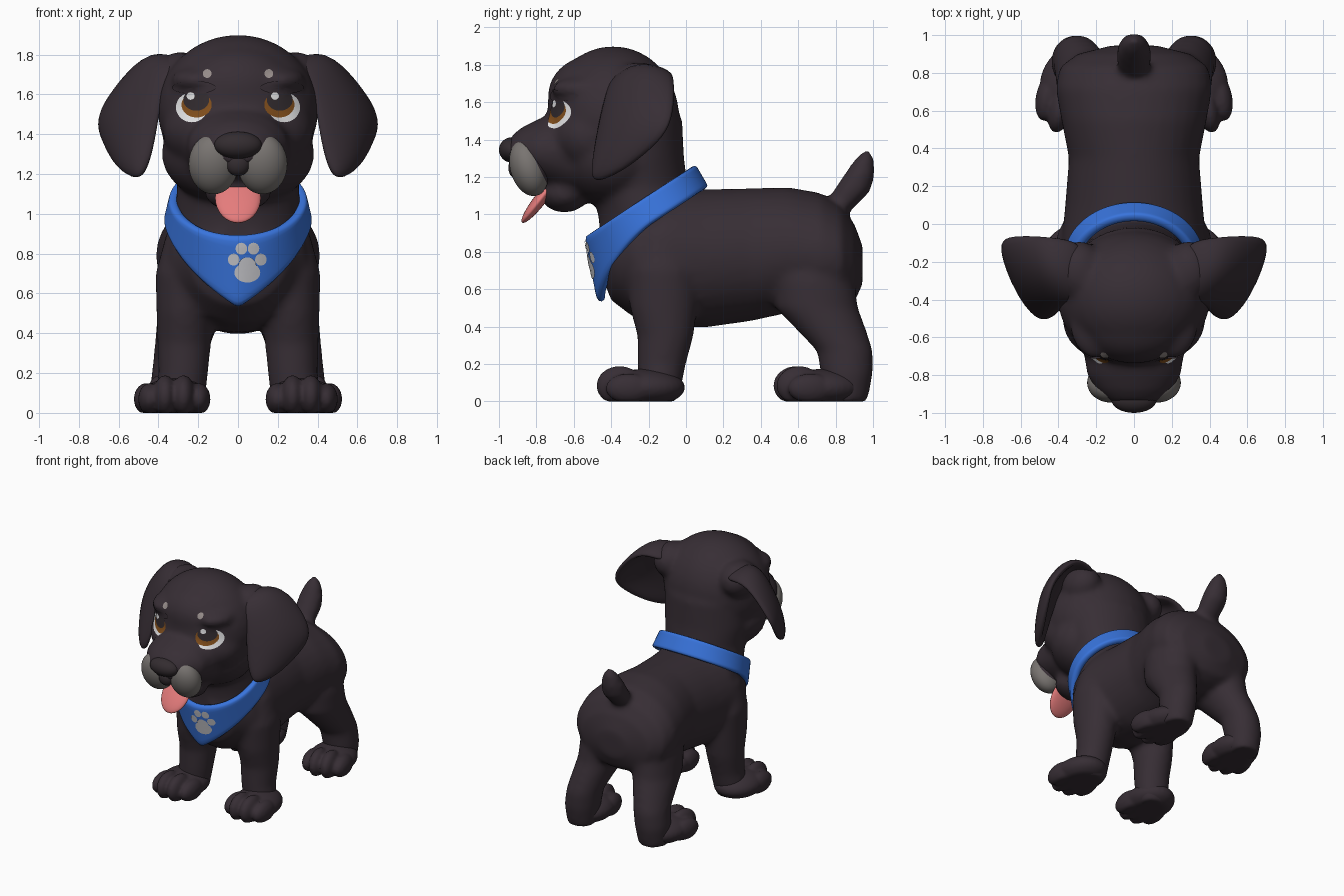
import bpy, bmesh
from math import sin, cos, pi
from mathutils import Matrix, Vector

if "Cube" in bpy.data.objects:
    bpy.data.objects.remove(bpy.data.objects["Cube"], do_unlink=True)


def material(name, r, g, b):
    m = bpy.data.materials.new(name)
    m.use_nodes = True
    m.diffuse_color = (r, g, b, 1)
    for node in m.node_tree.nodes:
        if node.type == "BSDF_PRINCIPLED":
            node.inputs["Base Color"].default_value = (r, g, b, 1)
            node.inputs["Roughness"].default_value = 0.8
    return m


FUR = material("dark fur", 0.038, 0.027, 0.035)
NOSE = material("nose black", 0.033, 0.025, 0.029)
GREY = material("muzzle grey", 0.19, 0.175, 0.165)
SPOT = material("brow grey", 0.3, 0.26, 0.25)
BLUE = material("bandana blue", 0.04, 0.175, 0.72)
SILVER = material("emblem silver", 0.58, 0.58, 0.61)
PINK = material("tongue pink", 0.78, 0.2, 0.2)
BROWN = material("iris brown", 0.23, 0.08, 0.012)
WHITE = material("eye white", 0.85, 0.85, 0.86)


def finish(name, bm, *mats, recalc=True):
    if recalc:
        bmesh.ops.recalc_face_normals(bm, faces=bm.faces)
    for f in bm.faces:
        f.smooth = True
    mesh = bpy.data.meshes.new(name)
    bm.to_mesh(mesh)
    bm.free()
    for m in mats:
        mesh.materials.append(m)
    ob = bpy.data.objects.new(name, mesh)
    bpy.context.collection.objects.link(ob)
    return ob


def fuse(ob, voxel, steps):
    """Melt overlapping volumes into one soft skin."""
    remesh = ob.modifiers.new("fuse", "REMESH")
    remesh.mode = "VOXEL"
    remesh.voxel_size = voxel
    remesh.use_smooth_shade = True
    relax = ob.modifiers.new("relax", "SMOOTH")
    relax.factor = 0.5
    relax.iterations = steps


def thicken(ob, thickness, levels):
    thick = ob.modifiers.new("thickness", "SOLIDIFY")
    thick.thickness = thickness
    thick.offset = 0
    round_off = ob.modifiers.new("round", "SUBSURF")
    round_off.levels = round_off.render_levels = levels


def blob(bm, centre, radii, rot=None, seg=32):
    m = Matrix.Translation(centre) @ (rot or Matrix()) @ Matrix.Diagonal((*radii, 1))
    bmesh.ops.create_uvsphere(bm, u_segments=seg, v_segments=seg // 2, radius=1, matrix=m)


def loft(bm, stations, axis, side=1, n=32):
    """Closed tube of ellipses; each station is x, y, z and two radii."""
    rings = []
    for x, y, z, a, b in stations:
        ring = []
        for i in range(n):
            u, v = a * cos(2 * pi * i / n), b * sin(2 * pi * i / n)
            off = Vector((u, v, 0)) if axis == "z" else Vector((u, 0, v))
            ring.append(bm.verts.new(Vector((x * side, y, z)) + off))
        rings.append(ring)
    for r, s in zip(rings, rings[1:]):
        for i in range(n):
            j = (i + 1) % n
            bm.faces.new((r[i], r[j], s[j], s[i]))
    bm.faces.new(rings[0])
    bm.faces.new(rings[-1])


# Fused coat: torso, neck, head, muzzle, legs and tail
bm = bmesh.new()
torso = [(-0.46, 0.82, 0.12, 0.12), (-0.40, 0.78, 0.25, 0.24), (-0.28, 0.77, 0.34, 0.32),
         (-0.1, 0.77, 0.385, 0.365), (0.1, 0.765, 0.365, 0.37), (0.35, 0.785, 0.345, 0.355),
         (0.55, 0.81, 0.385, 0.335), (0.72, 0.79, 0.415, 0.325), (0.83, 0.77, 0.395, 0.28),
         (0.9, 0.74, 0.3, 0.21), (0.945, 0.73, 0.12, 0.1)]
loft(bm, [(0, *s) for s in torso], "y")
neck = [(-0.15, 0.8, 0.33, 0.3), (-0.2, 1, 0.32, 0.27), (-0.25, 1.15, 0.305, 0.26),
        (-0.28, 1.3, 0.335, 0.27), (-0.32, 1.5, 0.35, 0.3), (-0.35, 1.65, 0.3, 0.27)]
loft(bm, [(0, *s) for s in neck], "z")
blob(bm, (0, -0.39, 1.52), (0.405, 0.355, 0.38))      # skull
blob(bm, (0, -0.5, 1.63), (0.3, 0.24, 0.22))          # forehead
blob(bm, (0, -0.4, 1.3), (0.385, 0.29, 0.26))         # jowls
blob(bm, (0, -0.65, 1.11), (0.17, 0.13, 0.1))         # lower jaw
muzzle = [(-0.5, 1.33, 0.24, 0.22), (-0.62, 1.33, 0.27, 0.23), (-0.72, 1.34, 0.26, 0.2),
          (-0.8, 1.34, 0.25, 0.165), (-0.88, 1.345, 0.195, 0.12), (-0.94, 1.335, 0.13, 0.08)]
loft(bm, [(0, *s) for s in muzzle], "y")
tail = [(0.77, 0.98, 0.06, 0.06), (0.83, 1.05, 0.085, 0.085), (0.89, 1.13, 0.095, 0.1),
        (0.93, 1.22, 0.085, 0.08), (0.955, 1.3, 0.055, 0.05), (0.968, 1.34, 0.025, 0.02)]
loft(bm, [(0, *s) for s in tail], "z")
front_leg = [(0.24, -0.13, 0.9, 0.12, 0.14), (0.245, -0.12, 0.7, 0.17, 0.2),
             (0.265, -0.12, 0.5, 0.145, 0.18), (0.27, -0.11, 0.35, 0.135, 0.15),
             (0.275, -0.13, 0.2, 0.125, 0.13), (0.29, -0.14, 0.08, 0.125, 0.115),
             (0.29, -0.14, 0, 0.1, 0.09)]
hind_leg = [(0.2, 0.7, 0.85, 0.15, 0.15), (0.22, 0.68, 0.65, 0.18, 0.22),
            (0.24, 0.7, 0.5, 0.165, 0.22), (0.27, 0.78, 0.38, 0.145, 0.185),
            (0.295, 0.85, 0.27, 0.13, 0.15), (0.31, 0.86, 0.15, 0.13, 0.14),
            (0.315, 0.86, 0, 0.11, 0.11)]
for side in (-1, 1):
    blob(bm, (0.14 * side, -0.5, 1.42), (0.24, 0.22, 0.2))     # cheek
    blob(bm, (0.2 * side, -0.53, 1.67), (0.14, 0.185, 0.07))   # brow ridge
    blob(bm, (0.29 * side, -0.25, 1.68), (0.13, 0.16, 0.135))  # ear base
    loft(bm, front_leg, "z", side)
    loft(bm, hind_leg, "z", side)
coat = finish("body_coat", bm, FUR)
fuse(coat, 0.02, 10)


# Paws with four toes and a flat sole
def paw(name, x, y, turn):
    bm = bmesh.new()
    blob(bm, (0, -0.035, 0.075), (0.175, 0.21, 0.1))
    for dx, dy, z, r in ((-0.122, -0.125, 0.07, 0.08), (-0.046, -0.175, 0.085, 0.105),
                         (0.046, -0.175, 0.085, 0.105), (0.122, -0.125, 0.07, 0.08)):
        blob(bm, (dx, dy, z), (0.06, 0.125, r), seg=24)
    for v in bm.verts:
        v.co.z = max(v.co.z, 0)
    bm.transform(Matrix.Translation((x, y, 0)) @ Matrix.Rotation(turn, 4, "Z"))
    fuse(finish(name, bm, FUR), 0.012, 3)


# Ears: curved flaps, each row running front, middle, back
ear_rows = [
    ((0.22, -0.39, 1.72), (0.28, -0.24, 1.76), (0.25, -0.09, 1.71)),
    ((0.34, -0.42, 1.68), (0.44, -0.26, 1.84), (0.45, -0.06, 1.77)),
    ((0.38, -0.45, 1.56), (0.54, -0.3, 1.68), (0.62, -0.05, 1.62)),
    ((0.4, -0.48, 1.42), (0.6, -0.34, 1.52), (0.72, -0.07, 1.47)),
    ((0.43, -0.5, 1.28), (0.59, -0.4, 1.35), (0.68, -0.16, 1.36)),
    ((0.48, -0.5, 1.18), (0.53, -0.46, 1.17), (0.6, -0.34, 1.23))]
for side, label in ((-1, "right"), (1, "left")):
    paw("front_paw_" + label, 0.32 * side, -0.18, 0)
    paw("hind_paw_" + label, 0.318 * side, 0.77, 0.18 * side)
    bm = bmesh.new()
    grid = [[bm.verts.new((x * side, y, z)) for x, y, z in row] for row in ear_rows]
    for r, s in zip(grid, grid[1:]):
        for i in range(2):
            bm.faces.new((r[i], r[i + 1], s[i + 1], s[i]))
    thicken(finish("ear_" + label, bm, FUR), 0.065, 2)

    # Lip pads: grey in front, dark behind a slanted cut
    bm = bmesh.new()
    blob(bm, (0.123 * side, -0.84, 1.25), (0.125, 0.1, 0.155), Matrix.Rotation(0.28, 4, "X"), 48)
    cut, slant = Vector((0, -0.76, 1.2)), Vector((0, 1, 0.5))
    bmesh.ops.bisect_plane(bm, geom=bm.verts[:] + bm.edges[:] + bm.faces[:], plane_co=cut, plane_no=slant)
    for f in bm.faces:
        f.material_index = int((f.calc_center_median() - cut).dot(slant) > 0)
    finish("lip_pad_" + label, bm, GREY, FUR)

# Nose and the dark groove below it
bm = bmesh.new()
blob(bm, (0, -0.93, 1.345), (0.12, 0.07, 0.068))
blob(bm, (0, -0.905, 1.25), (0.06, 0.045, 0.06))
finish("nose", bm, NOSE)

# Tongue
bm = bmesh.new()
blob(bm, (0, -0.78, 1.08), (0.115, 0.033, 0.157), Matrix.Rotation(-0.66, 4, "X"))
finish("tongue", bm, PINK)

# Bandana: tilted band drawn down to a point at the chest
bm = bmesh.new()
N, ROWS = 64, 7
cols = []
for i in range(N):
    t = 2 * pi * i / N
    w, c = sin(t), cos(t)
    drop = 0.12
    if c > 0:
        drop += 0.25 * (1 - abs(w)) ** 0.9
    col = []
    for k in range(ROWS):
        s = k / (ROWS - 1)
        col.append(bm.verts.new(((0.32 + 0.03 * s) * w, -0.245 - 0.275 * c + 0.07 * s,
                                 1.075 - 0.18 * c - drop * s)))
    cols.append(col)
for i in range(N):
    a, b = cols[i], cols[(i + 1) % N]
    for k in range(ROWS - 1):
        bm.faces.new((a[k], b[k], b[k + 1], a[k + 1]))
bandana = finish("bandana", bm, BLUE)
thicken(bandana, 0.05, 1)


# Thin painted discs laid on a surface from the front
def decal(name, target, x, z, rx, rz, mat, lift, rings=5, n=28):
    bm = bmesh.new()
    middle = bm.verts.new((x, -1.2, z))
    last = None
    for k in range(1, rings + 1):
        s = k / rings
        ring = [bm.verts.new((x + rx * s * cos(2 * pi * i / n), -1.2, z + rz * s * sin(2 * pi * i / n)))
                for i in range(n)]
        for i in range(n):
            j = (i + 1) % n
            if last:
                bm.faces.new((last[i], ring[i], ring[j], last[j]))
            else:
                bm.faces.new((middle, ring[i], ring[j]))
        last = ring
    wrap = finish(name, bm, mat, recalc=False).modifiers.new("lay", "SHRINKWRAP")
    wrap.target = target
    wrap.wrap_method = "PROJECT"
    wrap.use_project_y = True
    wrap.offset = lift


for side, label in ((-1, "right"), (1, "left")):
    decal("eye_white_" + label, coat, 0.232 * side, 1.535, 0.08, 0.075, WHITE, 0.003)
    decal("iris_" + label, coat, 0.208 * side, 1.548, 0.076, 0.064, BROWN, 0.005)
    decal("pupil_" + label, coat, 0.21 * side, 1.573, 0.065, 0.055, NOSE, 0.007)
    decal("eyelid_" + label, coat, 0.222 * side, 1.635, 0.11, 0.033, FUR, 0.008)
    decal("eye_glint_" + label, coat, 0.212 * side - 0.026, 1.592, 0.02, 0.019, WHITE, 0.01)
    decal("brow_spot_" + label, coat, 0.155 * side, 1.705, 0.022, 0.022, SPOT, 0.007)

# Paw emblem on the bandana
decal("emblem_pad", bandana, 0.047, 0.705, 0.065, 0.05, SILVER, 0.006)
decal("emblem_pad_top", bandana, 0.047, 0.74, 0.045, 0.042, SILVER, 0.008)
for x, z in ((-0.022, 0.77), (0.017, 0.825), (0.078, 0.825), (0.115, 0.77)):
    decal("emblem_toe", bandana, x, z, 0.029, 0.03, SILVER, 0.006)
